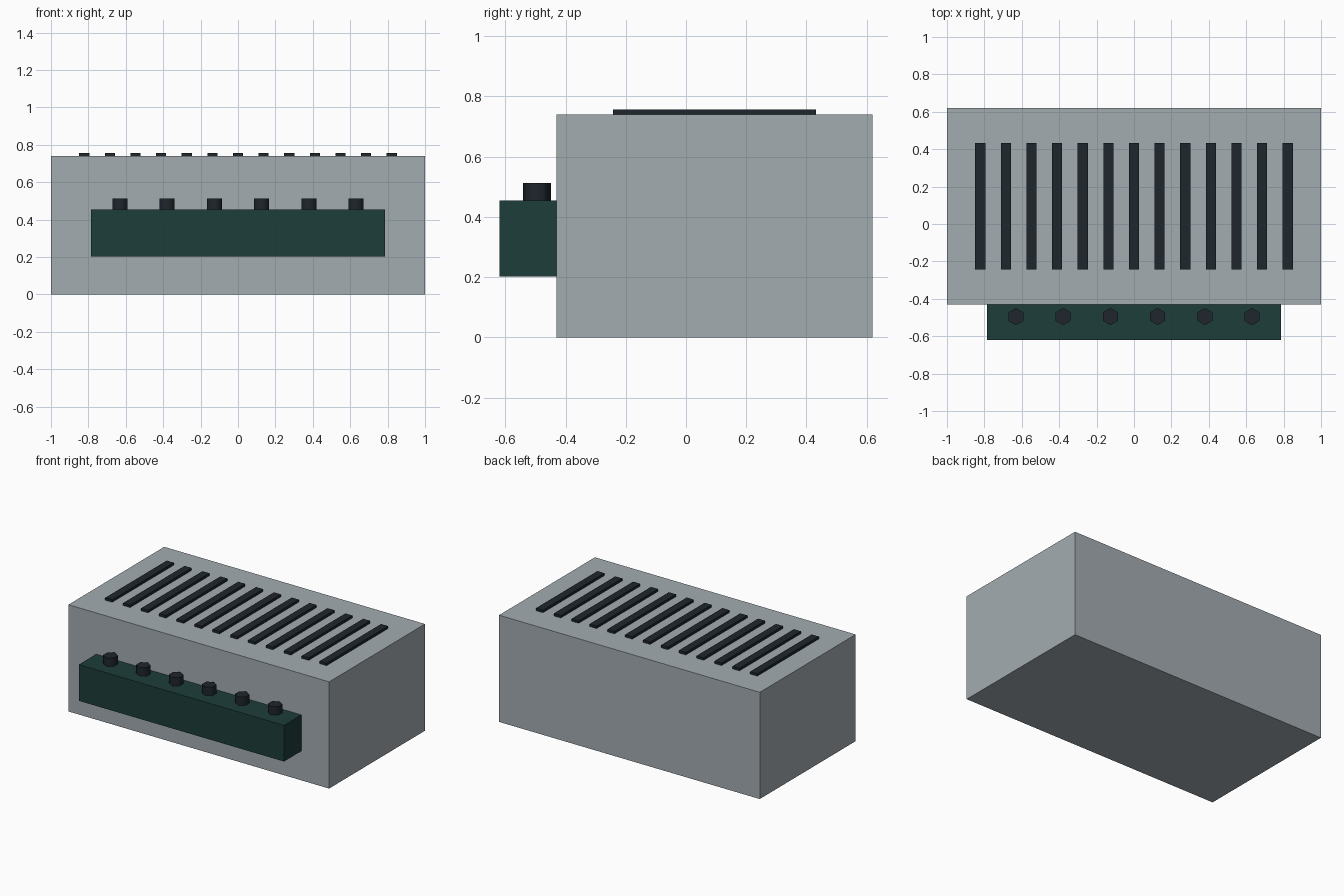
import bpy
from math import radians

if "Cube" in bpy.data.objects:
    bpy.data.objects.remove(bpy.data.objects["Cube"])


def material(name, color):
    mat = bpy.data.materials.new(name)
    mat.diffuse_color = (*color, 1)
    mat.use_nodes = True
    mat.node_tree.nodes["Principled BSDF"].inputs["Base Color"].default_value = mat.diffuse_color
    return mat


def finish(name, mat):
    obj = bpy.context.object
    obj.name = name
    obj.data.name = name
    obj.data.materials.append(mat)
    return obj


def box(name, lo, hi, mat):
    center = [(a + b) / 2 for a, b in zip(lo, hi)]
    bpy.ops.mesh.primitive_cube_add(size=1, location=center)
    bpy.context.object.scale = [b - a for a, b in zip(lo, hi)]
    bpy.ops.object.transform_apply(location=False, rotation=False, scale=True)
    return finish(name, mat)


casing = material("casing_grey", (0.366, 0.413, 0.434))
green = material("terminal_green", (0.012, 0.047, 0.041))
dark = material("dark_metal", (0.013, 0.019, 0.025))

# Main casing
box("casing", (-1, -0.43, 0), (1, 0.62, 0.74), casing)

# Row of ventilation slots on the top
for i in range(13):
    x = (i - 6) * 0.137
    box(f"vent_slot_{i + 1}", (x - 0.027, -0.242, 0.74),
        (x + 0.027, 0.432, 0.757), dark)

# Terminal strip on the front
box("terminal_strip", (-0.787, -0.62, 0.203), (0.787, -0.43, 0.454), green)

# Hexagonal terminal screws, slightly sunk into the strip
for i in range(6):
    bpy.ops.mesh.primitive_cylinder_add(
        vertices=6, radius=0.046, depth=0.073,
        location=((i - 2.5) * 0.2525, -0.495, 0.4765))
    finish(f"terminal_screw_{i + 1}", dark)
    bpy.ops.object.shade_smooth_by_angle(angle=radians(65))
